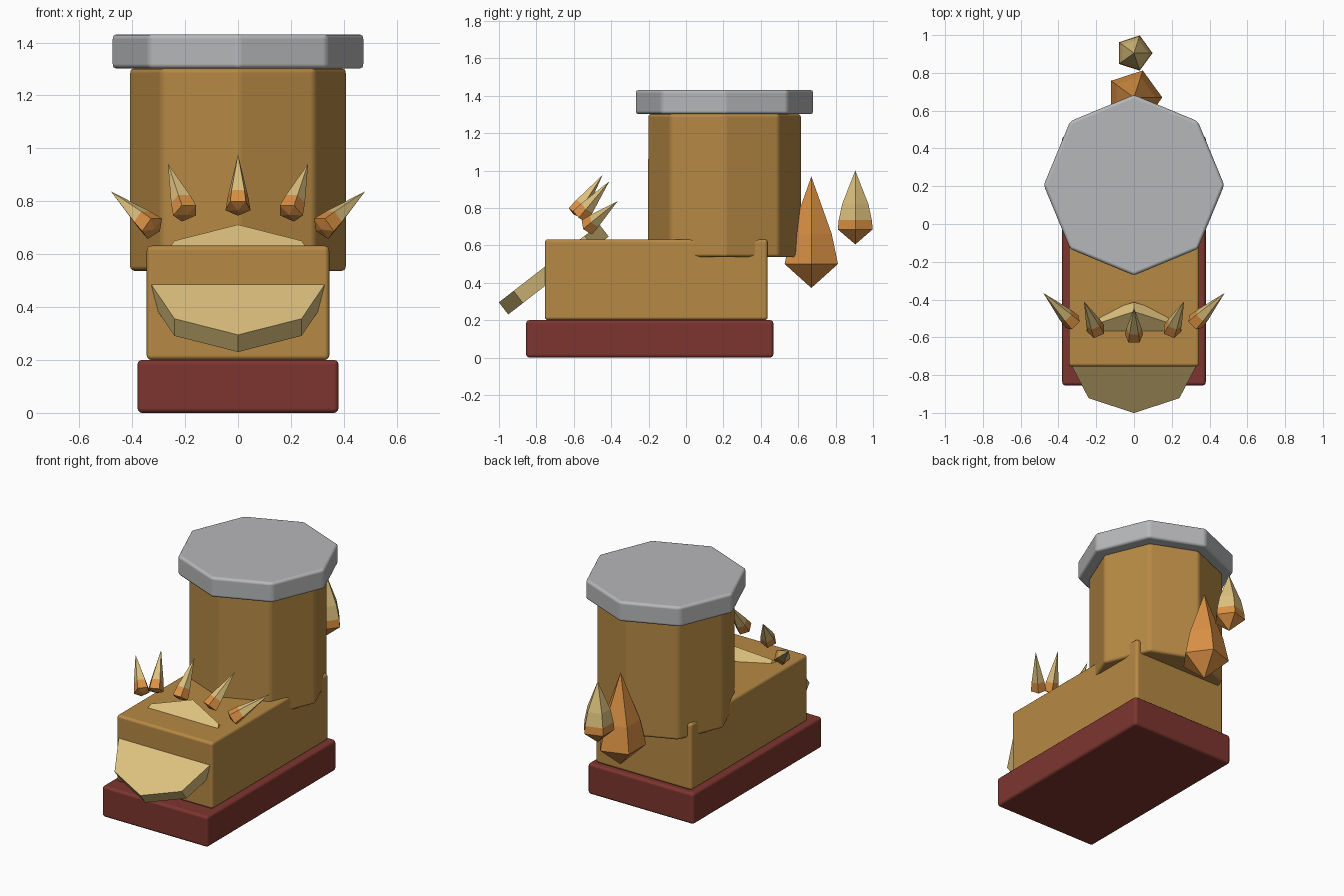
import bpy, bmesh, math
from mathutils import Vector, Matrix

if "Cube" in bpy.data.objects:
    bpy.data.objects.remove(bpy.data.objects["Cube"])


def material(name, rgb):
    m = bpy.data.materials.new(name)
    m.diffuse_color = (*rgb, 1)
    m.use_nodes = True
    m.node_tree.nodes["Principled BSDF"].inputs["Base Color"].default_value = m.diffuse_color
    return m


BROWN = material("warm brown", (0.47, 0.25, 0.058))
RED = material("dark red", (0.205, 0.036, 0.028))
GREY = material("light grey", (0.47, 0.475, 0.485))
TAN = material("pale tan", (0.72, 0.53, 0.205))
ORANGE = material("orange", (0.70, 0.28, 0.058))


def finish(name, bm, mats, bevel=0):
    bmesh.ops.recalc_face_normals(bm, faces=bm.faces)
    me = bpy.data.meshes.new(name)
    bm.to_mesh(me)
    bm.free()
    ob = bpy.data.objects.new(name, me)
    bpy.context.collection.objects.link(ob)
    for m in mats:
        me.materials.append(m)
    if bevel:
        for p in me.polygons:
            p.use_smooth = True
        mod = ob.modifiers.new("soft_edges", 'BEVEL')
        mod.width = bevel
        mod.segments = 3
        mod.limit_method = 'ANGLE'
        mod.angle_limit = math.radians(30)
        mod.harden_normals = True
    return ob


def box(name, lo, hi, mat):
    bm = bmesh.new()
    lo, hi = Vector(lo), Vector(hi)
    size = hi - lo
    bmesh.ops.create_cube(bm, size=1, matrix=Matrix.Translation((lo + hi) / 2) @ Matrix.Diagonal((*size, 1)))
    return finish(name, bm, [mat], 0.018)


def prism(name, radius, depth, matrix, mat, bevel=0):
    # octagon with corners on the local x and y axes
    bm = bmesh.new()
    ring = [bm.verts.new((radius * math.cos(k * math.pi / 4), radius * math.sin(k * math.pi / 4), -depth / 2))
            for k in range(8)]
    face = bm.faces.new(ring)
    ext = bmesh.ops.extrude_face_region(bm, geom=[face])
    bmesh.ops.translate(bm, verts=[v for v in ext["geom"] if isinstance(v, bmesh.types.BMVert)], vec=(0, 0, depth))
    bm.transform(matrix)
    return finish(name, bm, [mat], bevel)


def shard(name, rings, bottom, top, matrix, mats, split=None):
    # five-sided pointed solid; faces above ring number "split" take the second colour
    bm = bmesh.new()
    low = bm.verts.new((0, 0, bottom))
    high = bm.verts.new((0, 0, top))
    loops = [[bm.verts.new((r * math.cos(k * math.tau / 5), r * math.sin(k * math.tau / 5), z)) for k in range(5)]
             for r, z in rings]
    for k in range(5):
        n = (k + 1) % 5
        bm.faces.new((low, loops[0][n], loops[0][k]))
        for i in range(len(loops) - 1):
            f = bm.faces.new((loops[i][k], loops[i][n], loops[i + 1][n], loops[i + 1][k]))
            f.material_index = int(split is not None and i >= split)
        f = bm.faces.new((loops[-1][k], loops[-1][n], high))
        f.material_index = int(split is not None)
    bm.transform(matrix)
    return finish(name, bm, mats)


# Sole and foot
box("base_slab", (-0.38, -0.855, 0), (0.38, 0.467, 0.2), RED)
box("lower_body", (-0.345, -0.755, 0.2), (0.345, 0.437, 0.632), BROWN)

# Octagonal shaft and its cap
prism("shaft", 0.412, 0.765, Matrix.Translation((0, 0.206, 0.9195)), BROWN, 0.018)
prism("cap", 0.478, 0.13, Matrix.Translation((0, 0.206, 1.366)), GREY, 0.018)

# Tilted octagonal plate running through the foot
prism("tilted_plate", 0.34, 0.082,
      Matrix.Translation((0, -0.707, 0.471)) @ Matrix.Rotation(math.radians(37.8), 4, 'X'), TAN)

# Fan of spikes on the foot
spikes = [((0, -0.595, 0.775), (0, -0.445, 0.977))]
for s in (-1, 1):
    spikes.append(((s * 0.197, -0.565, 0.757), (s * 0.265, -0.41, 0.942)))
    spikes.append(((s * 0.323, -0.522, 0.70), (s * 0.48, -0.365, 0.837)))
for i, (base, tip) in enumerate(spikes):
    base, tip = Vector(base), Vector(tip)
    z = (tip - base).normalized()
    x = (Vector((0, 0, -1)) + z * z.z).normalized()
    y = z.cross(x)
    mat = Matrix((x, y, z)).transposed().to_4x4()
    mat.translation = base
    length = (tip - base).length
    shard(f"spike_{i + 1}", [(0.05, 0), (0.041, length * 0.24)], -0.012, length, mat, [ORANGE, TAN], 1)

# Two pointed shards behind the shaft
shard("large_rear_shard", [(0.15, 0.50), (0.115, 0.66)], 0.372, 0.968,
      Matrix.Translation((0, 0.67, 0)), [ORANGE])
shard("small_rear_shard", [(0.098, 0.685), (0.093, 0.735), (0.074, 0.82)], 0.605, 1.0,
      Matrix.Translation((0, 0.905, 0)), [ORANGE, TAN], 1)
